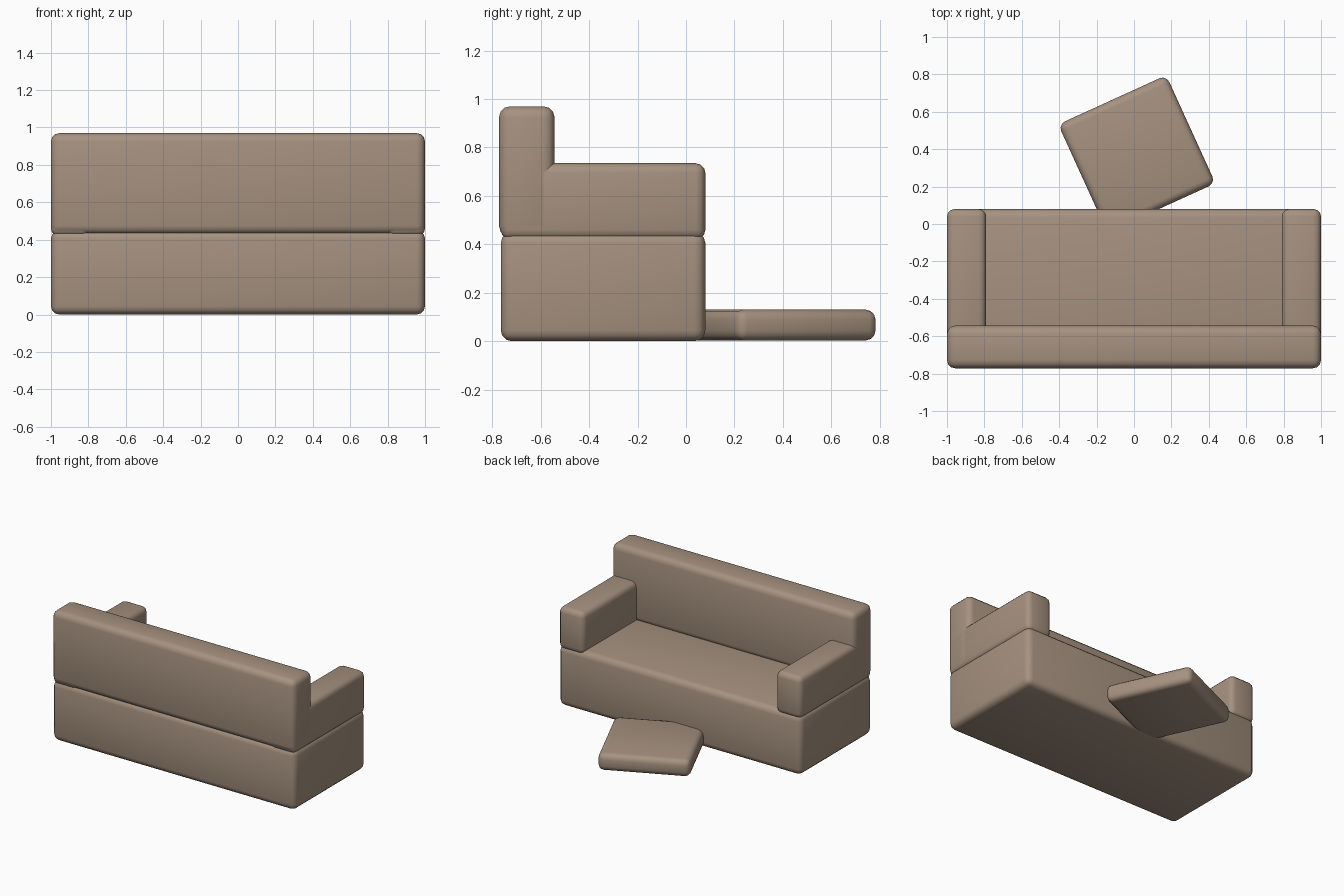
import bpy
import math

if "Cube" in bpy.data.objects:
    bpy.data.objects.remove(bpy.data.objects["Cube"], do_unlink=True)

# Single upholstery colour
fabric = bpy.data.materials.new("tan_fabric")
fabric.use_nodes = True
colour = (0.38, 0.285, 0.215, 1.0)
fabric.diffuse_color = colour
fabric.node_tree.nodes["Principled BSDF"].inputs["Base Color"].default_value = colour


def padded_block(name, low, high, turn=0.0, radius=0.045):
    """Soft-edged box between two corners, turned about its own vertical axis."""
    centre = [(a + b) / 2 for a, b in zip(low, high)]
    size = [b - a for a, b in zip(low, high)]
    bpy.ops.mesh.primitive_cube_add(size=1, location=centre)
    block = bpy.context.object
    block.name = name
    block.scale = size
    bpy.ops.object.transform_apply(location=False, rotation=False, scale=True)
    block.rotation_euler.z = math.radians(turn)
    block.data.materials.append(fabric)
    bevel = block.modifiers.new("soft_edges", "BEVEL")
    bevel.width = radius
    bevel.segments = 3
    bpy.ops.object.modifier_apply(modifier=bevel.name)
    bpy.ops.object.shade_smooth_by_angle(angle=math.radians(50))
    return block


# Seat base and backrest
padded_block("seat_base", (-1, -0.765, 0), (1, 0.08, 0.45))
padded_block("backrest", (-1, -0.772, 0.43), (1, -0.543, 0.97))

# Matching armrests
for side, name in ((-1, "right_armrest"), (1, "left_armrest")):
    inner, outer = sorted((side * 0.79, side * 1.0))
    padded_block(name, (inner, -0.765, 0.42), (outer, 0.08, 0.735), radius=0.04)

# Loose cushion lying on the floor in front
half = 0.3175
padded_block("floor_cushion", (0.015 - half, 0.375 - half, 0.003),
             (0.015 + half, 0.375 + half, 0.13), turn=24.5, radius=0.04)
